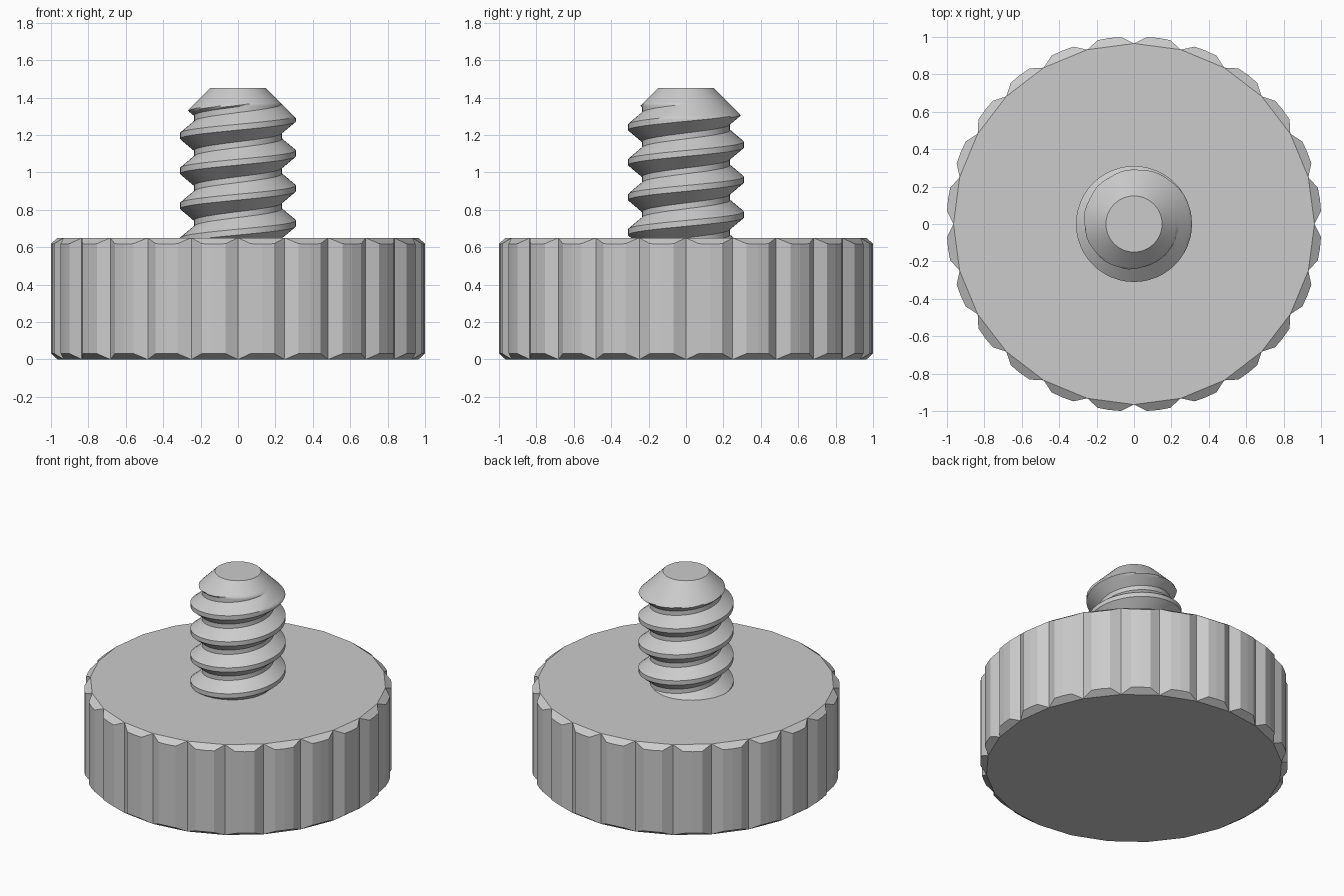
import bpy, bmesh, math

if "Cube" in bpy.data.objects:
    bpy.data.objects.remove(bpy.data.objects["Cube"])

steel = bpy.data.materials.new("grey_steel")
steel.use_nodes = True
GREY = (0.6, 0.6, 0.6, 1)
steel.diffuse_color = GREY
steel.node_tree.nodes["Principled BSDF"].inputs["Base Color"].default_value = GREY


def finish(bm, name):
    bmesh.ops.recalc_face_normals(bm, faces=bm.faces[:])
    mesh = bpy.data.meshes.new(name)
    bm.to_mesh(mesh)
    bm.free()
    obj = bpy.data.objects.new(name, mesh)
    bpy.context.collection.objects.link(obj)
    mesh.materials.append(steel)
    return obj


# Grip head: 24 shallow lobes with a chamfer at both rims
HEIGHT, NOTCH, LOBES = 0.65, 0.965, 24
LOBE = [(0, NOTCH), (3.9, 1.002), (7.5, 1.003), (11.1, 1.002)]
COUNT = LOBES * len(LOBE)


def head_ring(bm, top):
    ring = []
    for k in range(LOBES):
        for deg, r in LOBE:
            a = math.radians(deg + k * 360 / LOBES)
            inset = (r - NOTCH) * 0.85
            z = HEIGHT - inset if top else inset
            ring.append(bm.verts.new((r * math.cos(a), r * math.sin(a), z)))
    return ring


bm = bmesh.new()
low, high = head_ring(bm, False), head_ring(bm, True)
for i in range(COUNT):
    j = (i + 1) % COUNT
    bm.faces.new((low[i], low[j], high[j], high[i]))
for ring in (low, high):
    step = len(LOBE)
    bm.faces.new(ring[::step])
    for k in range(0, COUNT, step):
        bm.faces.new([ring[(k + n) % COUNT] for n in range(step + 1)])
finish(bm, "grip_head")

# Threaded shaft: right-handed helix trimmed by a conical tip
PITCH, ROWS, COLS = 0.187, 24, 48
CREST, ROOT, CREST_Z = 0.31, 0.235, 1.195
BASE, TIP, TIP_R = 0.6, 1.45, 0.15


def thread_radius(row):
    d = row % ROWS
    d = min(d, ROWS - d)
    t = min(max((d - 2) / 8, 0), 1)
    return CREST + (ROOT - CREST) * t


bm = bmesh.new()
columns = []
for c in range(COLS + 1):
    turn = c / COLS
    a = 2 * math.pi * turn
    column = []
    for row in range(-96, 50):
        z = CREST_Z + PITCH * (row / ROWS + turn - 0.5)
        z = min(max(z, BASE), TIP)
        r = min(thread_radius(row), TIP_R + TIP - z)
        column.append(bm.verts.new((r * math.cos(a), r * math.sin(a), z)))
    columns.append(column)
for left, right in zip(columns, columns[1:]):
    for i in range(len(left) - 1):
        bm.faces.new((left[i], right[i], right[i + 1], left[i + 1]))
bmesh.ops.remove_doubles(bm, verts=bm.verts[:], dist=0.0005)

# Flat end of the tip
rim = [v for v in bm.verts if v.co.z > TIP - 0.0001]
rim.sort(key=lambda v: math.atan2(v.co.y, v.co.x))
bm.faces.new(rim)
shaft = finish(bm, "threaded_shaft")

bpy.ops.object.select_all(action='DESELECT')
shaft.select_set(True)
bpy.context.view_layer.objects.active = shaft
bpy.ops.object.shade_smooth_by_angle(angle=math.radians(25))
